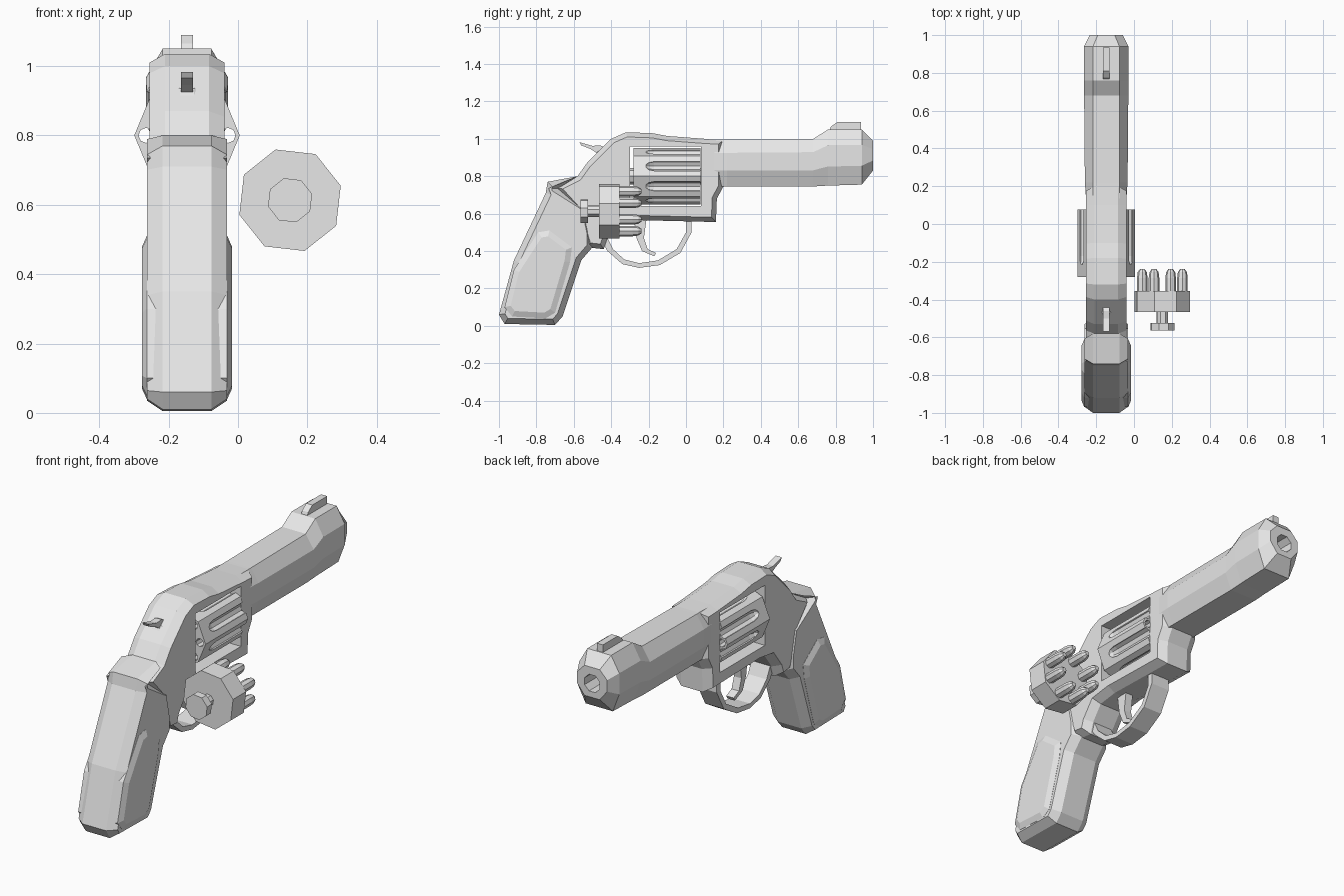
import bpy, bmesh, math
from mathutils import Vector

if "Cube" in bpy.data.objects:
    bpy.data.objects.remove(bpy.data.objects["Cube"])

CX = -0.147  # centre plane of the main body
grey = bpy.data.materials.new("steel_grey")
grey.diffuse_color = (0.8, 0.8, 0.8, 1)
grey.use_nodes = True
grey.node_tree.nodes["Principled BSDF"].inputs["Base Color"].default_value = grey.diffuse_color


def finish(name, bm):
    bmesh.ops.recalc_face_normals(bm, faces=bm.faces)
    me = bpy.data.meshes.new(name)
    bm.to_mesh(me)
    bm.free()
    ob = bpy.data.objects.new(name, me)
    me.materials.append(grey)
    bpy.context.collection.objects.link(ob)
    return ob


def skin(bm, rings):
    """Bridge equal-length closed rings and cap both ends."""
    vs = [[bm.verts.new(p) for p in r] for r in rings]
    n = len(vs[0])
    for a, b in zip(vs, vs[1:]):
        for i in range(n):
            j = (i + 1) % n
            bm.faces.new((a[i], a[j], b[j], b[i]))
    bm.faces.new(vs[0])
    bm.faces.new(vs[-1])


def inset(pts, d):
    """Move a (y, z) outline inwards by d with mitred corners."""
    ps = [Vector(p) for p in pts]
    n = len(ps)
    area = sum(ps[i - 1].x * ps[i].y - ps[i].x * ps[i - 1].y for i in range(n))
    s = 1 if area > 0 else -1
    out = []
    for i in range(n):
        e1 = (ps[i] - ps[i - 1]).normalized()
        e2 = (ps[(i + 1) % n] - ps[i]).normalized()
        n1, n2 = Vector((-e1.y, e1.x)) * s, Vector((-e2.y, e2.x)) * s
        out.append(ps[i] + (n1 + n2) * d / max(0.4, 1 + n1.dot(n2)))
    return out


def slab(name, pts, w, c=0, d=0):
    """Side outline made w thick each way, with chamfer c across and d inwards."""
    steps = [(-w, d), (-w + c, 0), (w - c, 0), (w, d)] if c else [(-w, 0), (w, 0)]
    bm = bmesh.new()
    skin(bm, [[(CX + x, p[0], p[1]) for p in (inset(pts, k) if k else pts)]
              for x, k in steps])
    return finish(name, bm)


def lathe(bm, cx, cz, prof, sides, rot=0):
    """Turned shape along y from (y, radius) pairs."""
    ang = [rot + 2 * math.pi * i / sides for i in range(sides)]
    skin(bm, [[(cx + r * math.cos(a), y, cz + r * math.sin(a)) for a in ang]
              for y, r in prof])


def turned(name, cx, cz, prof, sides, rot=0):
    bm = bmesh.new()
    lathe(bm, cx, cz, prof, sides, rot)
    return finish(name, bm)


def cut(ob, cutter):
    cutter.hide_render = True
    cutter.hide_viewport = True
    m = ob.modifiers.new("cut", 'BOOLEAN')
    m.operation, m.solver, m.object = 'DIFFERENCE', 'EXACT', cutter


# Grip with raised side panels
slab("grip", [(-.58, .80), (-.74, .77), (-.75, .71), (-.92, .35), (-1, .06), (-.97, .01),
              (-.70, .005), (-.66, .05), (-.56, .35), (-.50, .42), (-.50, .5),
              (-.53, .64), (-.68, .735)], .115, .045, .03)
slab("grip_panels", [(-.79, .50), (-.73, .51), (-.61, .42), (-.62, .34), (-.70, .07),
                     (-.75, .04), (-.93, .05), (-.97, .1), (-.92, .3)], .13, .014, .03)

# Frame with the window for the cylinder
frame = slab("frame", [(-.70, .74), (-.58, .80), (-.53, .87), (-.40, 1.0), (-.32, 1.035),
                       (-.18, 1.03), (-.10, 1.015), (.10, 1.0), (.2, .995), (.2, .745),
                       (.165, .68), (.16, .555), (-.25, .565), (-.36, .55), (-.42, .47),
                       (-.44, .41), (-.53, .42), (-.59, .62)], .108, .045, .025)
cut(frame, slab("window_cutter", [(-.30, .64), (.08, .64), (.08, .96), (-.30, .96)], .3))

# Barrel: eight-sided sections (y, bottom, top, half width)
bm = bmesh.new()
rings = []
for y, lo, hi, w in [(.12, .745, .995, .106), (.22, .745, .995, .113), (.68, .745, 1.0, .117),
                     (.76, .75, 1.05, .118), (.94, .755, 1.05, .118), (1.0, .83, .99, .088)]:
    h = hi - lo
    t, b = (.07, .08) if y < 1 else (.045, .045)
    half = [(b, lo), (w, lo + .34 * h), (w, hi - .28 * h), (t, hi)]
    rings.append([(CX + x, y, z) for x, z in half]
                 + [(CX - x, y, z) for x, z in reversed(half)])
skin(bm, rings)
barrel = finish("barrel", bm)
cut(barrel, turned("bore_cutter", CX, .905, [(.55, .048), (1.1, .048)], 8, math.pi / 8))
slab("front_sight", [(.76, 1.03), (.775, 1.065), (.81, 1.09), (.935, 1.09), (.935, 1.03)], .018)

# Cylinder with eight chambers and eight flutes
cyl = turned("cylinder", CX, .80, [(-.28, .152), (.078, .152)], 8)
bm = bmesh.new()
for i in range(8):
    a = i * math.pi / 4
    lathe(bm, CX + .118 * math.cos(a), .80 + .118 * math.sin(a),
          [(-.35, .022), (.15, .022)], 8)
    a += math.pi / 8
    lathe(bm, CX + .145 * math.cos(a), .80 + .145 * math.sin(a),
          [(-.215, .008), (-.20, .022), (-.17, .029), (.15, .029)], 8)
cut(cyl, finish("chamber_and_flute_cutter", bm))
turned("cylinder_axle", CX, .80, [(-.32, .045), (.10, .045)], 8)

# Hammer: thumb spur and flared root
slab("hammer_spur", [(-.57, .982), (-.50, .962), (-.46, .965), (-.40, .94), (-.44, .87),
                     (-.50, .89), (-.47, .92), (-.51, .945), (-.56, .965)], .018)
slab("hammer_root", [(-.42, .95), (-.47, .935), (-.50, .895), (-.42, .86)], .042, .022, .012)

# Trigger guard and trigger
slab("trigger_guard", [(.03, .57), (.03, .50), (-.03, .39), (-.14, .325), (-.25, .31),
                       (-.34, .33), (-.42, .40), (-.46, .47), (-.42, .47), (-.39, .41),
                       (-.33, .355), (-.25, .335), (-.15, .35), (-.05, .41), (0, .50),
                       (0, .57)], .055)
slab("trigger", [(-.28, .58), (-.265, .47), (-.235, .40), (-.17, .372), (-.16, .39),
                 (-.205, .41), (-.225, .47), (-.21, .58)], .022)

# Loose speed loader: body, stem, knob and rounds
LX, LZ, ROT = .15, .613, math.radians(16)
turned("loader_body", LX, LZ, [(-.465, .152), (-.355, .152)], 8, ROT)
turned("loader_stem", LX, LZ, [(-.53, .032), (-.46, .032)], 8, ROT)
turned("loader_knob", LX, LZ, [(-.565, .066), (-.525, .066)], 8, ROT)
bm = bmesh.new()
for i in range(8):
    a = math.pi / 8 + i * math.pi / 4
    lathe(bm, LX + .115 * math.cos(a), LZ + .115 * math.sin(a),
          [(-.37, .028), (-.285, .028), (-.255, .024), (-.238, .012)], 8)
finish("loader_rounds", bm)
